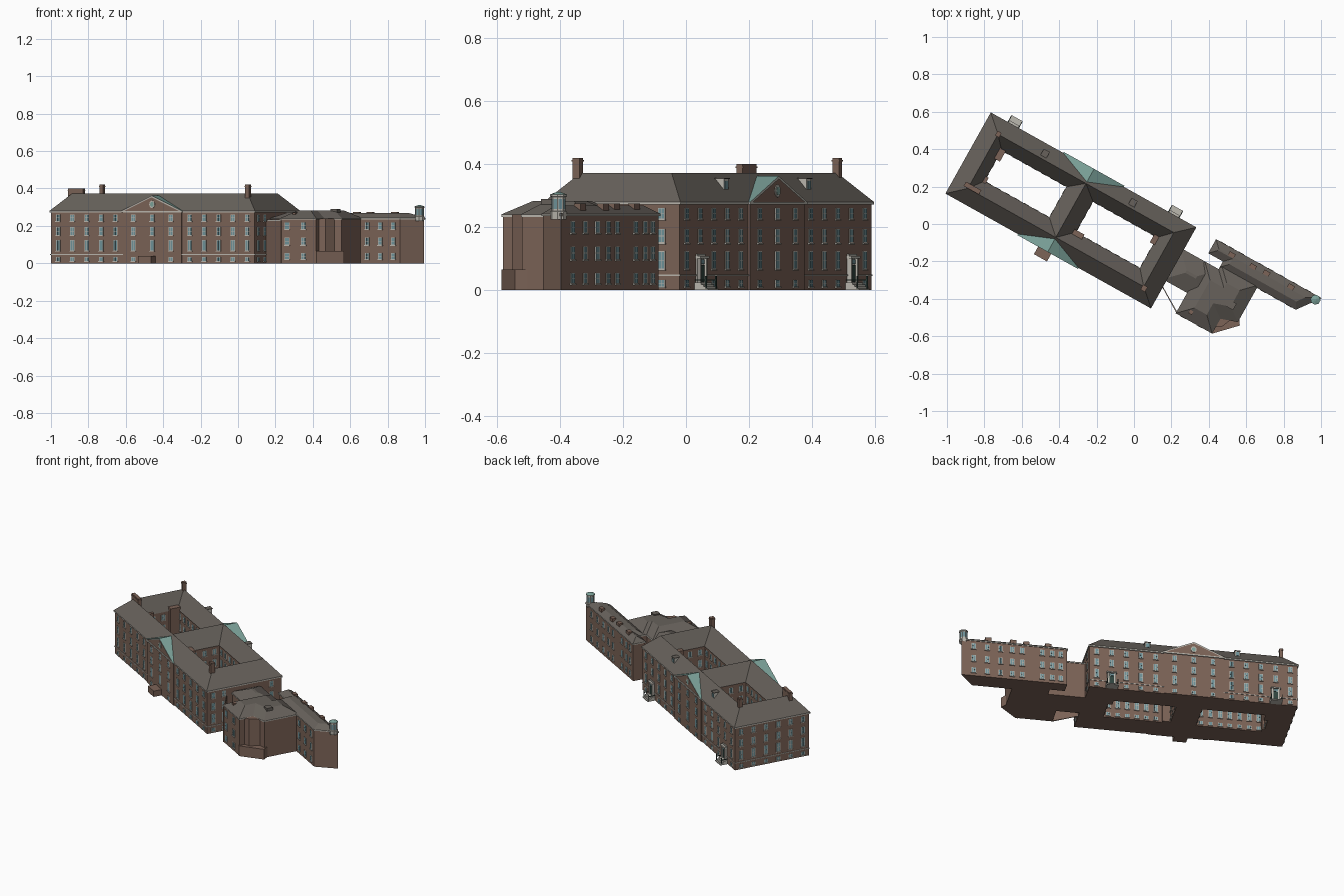
import bpy, bmesh, math
from mathutils import Matrix, Vector

if "Cube" in bpy.data.objects:
    bpy.data.objects.remove(bpy.data.objects["Cube"])

# Everything is modelled in the building's own axes (u along, v across), then turned
PLACE = Matrix.Translation((-1.0, 0.165, 0)) @ Matrix.Rotation(math.radians(-29.2), 4, 'Z')

def mat(name, c):
    m = bpy.data.materials.new(name)
    m.diffuse_color = (*c, 1)
    m.use_nodes = True
    m.node_tree.nodes["Principled BSDF"].inputs["Base Color"].default_value = m.diffuse_color
    return m

BRICK = mat("brick", (0.20, 0.125, 0.095))
ROOF = mat("slate", (0.135, 0.12, 0.105))
COPPER = mat("copper", (0.20, 0.36, 0.32))
STONE = mat("stone", (0.50, 0.48, 0.43))
GLASS = mat("glass", (0.16, 0.29, 0.32))
DARK = mat("door", (0.03, 0.06, 0.05))

class Part:
    """Collects faces into one object with several materials."""
    def __init__(self, name, *mats):
        self.bm, self.name, self.mats = bmesh.new(), name, mats

    def face(self, pts, mi=0):
        f = self.bm.faces.new([self.bm.verts.new(p) for p in pts])
        f.material_index = mi

    def loft(self, a, b, mi=0):
        n = len(a)
        for i in range(n):
            j = (i + 1) % n
            self.face([a[i], a[j], b[j], b[i]], mi)

    def prism(self, poly, z0, z1, mi=0):
        lo, hi = at(poly, z0), at(poly, z1)
        self.loft(lo, hi, mi)
        self.face(lo[::-1], mi)
        self.face(hi, mi)

    def box(self, u0, u1, v0, v1, z0, z1, mi=0):
        self.prism(rect(u0, u1, v0, v1), z0, z1, mi)

    def done(self):
        bmesh.ops.remove_doubles(self.bm, verts=self.bm.verts, dist=1e-5)
        me = bpy.data.meshes.new(self.name)
        self.bm.to_mesh(me)
        self.bm.free()
        for m in self.mats:
            me.materials.append(m)
        ob = bpy.data.objects.new(self.name, me)
        ob.matrix_world = PLACE
        bpy.context.collection.objects.link(ob)

def rect(u0, u1, v0, v1):
    return [(u0, v0), (u1, v0), (u1, v1), (u0, v1)]

def at(poly, z):
    return [(p[0], p[1], z) for p in poly]

def inset(poly, d):
    """Mitred inset of a counter-clockwise polygon."""
    out, n = [], len(poly)
    for i in range(n):
        p, c, q = (Vector(poly[k % n]) for k in (i - 1, i, i + 1))
        d1, d2 = (c - p).normalized(), (q - c).normalized()
        n1, n2 = Vector((-d1.y, d1.x)), Vector((-d2.y, d2.x))
        out.append(tuple(c + (n1 + n2) * d / (1 + n1.dot(n2))))
    return out

def windows(name, a, b, cols, rows, w=0.026):
    """Framed windows on wall a->b (outside on the right hand)."""
    a, b = Vector(a), Vector(b)
    d = (b - a).normalized()
    nrm = Vector((d.y, -d.x))
    p = Part(name, STONE, GLASS)
    def slab(s, hw, depth, z0, z1, mi):
        q = [a + d * (s - hw) + nrm * depth, a + d * (s + hw) + nrm * depth,
             a + d * (s + hw) - nrm * 0.002, a + d * (s - hw) - nrm * 0.002]
        p.prism(q, z0, z1, mi)
    for s in cols:
        for z, h in rows:
            slab(s, w / 2, 0.002, z - h / 2, z + h / 2, 0)
            for k in (-1, 1):
                slab(s + k * w * 0.21, w * 0.17, 0.003, z - h * 0.44, z - h * 0.02, 1)
                slab(s + k * w * 0.21, w * 0.17, 0.003, z + h * 0.02, z + h * 0.44, 1)
            slab(s, w * 0.6, 0.006, z - h / 2 - 0.004, z - h / 2, 0)
    p.done()

def even(n, length, start=0.0):
    return [start + length * (i + 0.5) / n for i in range(n)]

# ---- Main block: hipped ring around two courtyards ----
L, W, EAVE, RIDGE, MID = 1.247, 0.485, 0.28, 0.372, 0.6235
outer = rect(0, L, 0, W)
yards = [rect(0.14, 0.545, 0.15, 0.345), rect(0.70, 1.10, 0.15, 0.345)]
halves = [rect(0.085, MID, 0.077, 0.408), rect(MID, L - 0.085, 0.077, 0.408)]
p = Part("main_walls", BRICK)
p.loft(at(outer, 0), at(outer, EAVE))
split = [rect(0, MID, 0, W), rect(MID, L, 0, W)]
for yd, sp in zip(yards, split):
    p.loft(at(yd, EAVE), at(yd, 0))
    p.loft(at(yd, 0), at(sp, 0))
p.done()
p = Part("main_roof", ROOF)
p.loft(at(inset(outer, -0.006), EAVE), at(rect(0.085, L - 0.085, 0.077, 0.408), RIDGE))
for yd, h in zip(yards, halves):
    p.loft(at(h, RIDGE), at(inset(yd, 0.004), EAVE - 0.002))
p.done()
p = Part("main_cornice", STONE)
lip = inset(outer, -0.006)
for lo, hi in ((EAVE - 0.008, EAVE), (0.045, 0.049)):
    ring = inset(outer, -0.006 if lo > 0.1 else -0.003)
    p.loft(at(outer, lo), at(ring, lo))
    p.loft(at(ring, lo), at(ring, hi))
    p.loft(at(ring, hi), at(outer, hi))
p.done()

# Courtyard stair blocks
p = Part("courtyard_stairs", BRICK)
p.box(0.13, 0.165, 0.285, 0.35, 0, 0.30)
p.box(0.13, 0.155, 0.14, 0.18, 0, 0.29)
p.box(0.69, 0.75, 0.13, 0.165, 0, 0.30)
p.box(1.075, 1.11, 0.30, 0.35, 0, 0.29)
p.done()

# Central bays with pediments and copper roofs, front and back
for name, v, s in (("front", 0, -1), ("back", W, 1)):
    p = Part(name + "_pediment", BRICK, COPPER, STONE)
    f = v + s * 0.006
    p.box(0.445, 0.802, min(v, f), max(v, f), 0, EAVE)
    l, r, top = (0.438, f, EAVE), (0.809, f, EAVE), (MID, f, 0.36)
    back = (MID, v - s * 0.068, 0.362)
    p.face([l, r, top])
    e = s * 0.006
    for c in (l, r):
        ce, te = (c[0], f + e, EAVE), (MID, f + e, 0.362)
        p.face([ce, te, back, (c[0], v - s * 0.002, EAVE + 0.001)], 1)
        p.face([ce, te, (MID, f + e, 0.353), (c[0] + (MID - c[0]) * 0.1, f + e, EAVE)], 2)
    p.box(0.438, 0.809, min(f, f + e), max(f, f + e), EAVE - 0.008, EAVE, 2)
    # round window
    for rad, dep, mi in ((0.017, 0.003, 2), (0.011, 0.004, 1)):
        c = [(MID + rad * math.cos(k * math.pi / 6), 0.315 + rad * 1.2 * math.sin(k * math.pi / 6))
             for k in range(12)]
        p.loft([(x, f, z) for x, z in c], [(x, f + s * dep, z) for x, z in c], mi)
        p.face([(x, f + s * dep, z) for x, z in c], mi)
    p.done()

# Main windows
ROWS = [(0.022, 0.022), (0.095, 0.058), (0.172, 0.045), (0.243, 0.036)]
side = even(5, 0.44) + even(5, 0.44, L - 0.44)
bay = [MID - 0.115, MID, MID + 0.115]
windows("front_windows", (0, 0), (L, 0), side, ROWS)
windows("front_bay_windows", (0, -0.006), (L, -0.006), bay, ROWS)
windows("back_windows", (L, W), (0, W), [s for s in side if abs(s - 0.132) > .02 and abs(s - L + .132) > .02], ROWS)
windows("back_upper_windows", (L, W), (0, W), [0.132, L - 0.132], ROWS[2:])
windows("back_bay_windows", (L, W + 0.006), (0, W + 0.006), bay, ROWS)
windows("west_windows", (0, W), (0, 0), even(6, W), ROWS)
windows("east_windows", (L, 0), (L, W), [0.04, 0.11, 0.42], ROWS)
for n, (a, b, c, d) in enumerate(yards):
    for m, (s, t, k) in enumerate(((b, a, 7), (d, c, 7), (a, d, 3), (c, b, 3))):
        ln = (Vector(t) - Vector(s)).length
        windows(f"courtyard_{n}_windows_{m}", s, t, even(k, ln), ROWS)

# Front entrance block
p = Part("front_porch", BRICK)
p.box(0.565, 0.645, -0.058, 0, 0, 0.038)
p.done()

# Back doorways with columns, hood, steps and rails
for n, u in enumerate((0.132, L - 0.132)):
    p = Part(f"back_doorway_{n}", STONE, DARK, GLASS)
    v = W
    p.box(u - 0.026, u + 0.026, v, v + 0.006, 0.02, 0.115)
    p.box(u - 0.013, u + 0.013, v, v + 0.009, 0.026, 0.08, 1)
    p.box(u - 0.012, u + 0.012, v, v + 0.009, 0.083, 0.098, 2)
    for k in (-1, 1):
        c = u + k * 0.02
        p.box(c - 0.004, c + 0.004, v, v + 0.014, 0.024, 0.1)
        p.box(u + k * 0.032 - 0.0015, u + k * 0.032 + 0.0015, v, v + 0.042, 0.03, 0.034, 1)
        p.box(u + k * 0.032 - 0.002, u + k * 0.032 + 0.002, v + 0.038, v + 0.042, 0, 0.045, 1)
    p.box(u - 0.03, u + 0.03, v, v + 0.018, 0.1, 0.108)
    for k in range(4):
        p.box(u - 0.035, u + 0.035, v, v + 0.024 + 0.008 * k, 0, 0.024 - 0.006 * k)
    p.done()

# Chimneys on the main roof
p = Part("main_chimneys", BRICK)
for u, v, w, d, z in ((0.106, 0.09, 0.045, 0.022, 0.40), (0.086, 0.409, 0.010, 0.024, 0.42),
                      (1.168, 0.07, 0.012, 0.026, 0.42)):
    p.box(u - w, u + w, v - d / 2, v + d / 2, 0.31, z)
    p.box(u - w - 0.002, u + w + 0.002, v - d / 2 - 0.002, v + d / 2 + 0.002, z - 0.012, z - 0.007)
p.done()

# Roof dormers
p = Part("dormers", STONE, GLASS, ROOF)
for u in (0.355, 0.893):
    p.box(u - 0.015, u + 0.015, 0.41, 0.456, 0.315, 0.352)
    p.box(u - 0.010, u + 0.010, 0.42, 0.458, 0.321, 0.346, 1)
    p.box(u - 0.018, u + 0.018, 0.405, 0.460, 0.352, 0.356, 2)
p.done()

# ---- East annex: link, centre body and long north range ----
def hipped(name, poly, eave, d, ridge):
    q = Part(name + "_walls", BRICK, STONE)
    q.prism(poly, 0, eave)
    q.prism(inset(poly, -0.004), eave - 0.007, eave, 1)
    q.done()
    q = Part(name + "_roof", ROOF)
    lo, hi = at(inset(poly, -0.004), eave + 0.0005), at(inset(poly, d), ridge)
    q.loft(lo, hi)
    q.face(hi)
    q.done()

hipped("link", rect(1.235, 1.47, 0.165, 0.35), 0.235, 0.085, 0.275)
hipped("annex_body", [(1.385, 0.04), (1.60, 0.04), (1.60, 0.13), (1.69, 0.16), (1.69, 0.38),
                      (1.47, 0.38), (1.47, 0.35), (1.385, 0.35)], 0.24, 0.07, 0.283)
hipped("north_range", [(1.38, 0.405), (1.47, 0.405), (1.47, 0.37), (1.93, 0.37), (2.015, 0.483),
                       (1.38, 0.483)], 0.242, 0.035, 0.268)
p = Part("low_extension", BRICK, ROOF)
p.prism([(1.59, 0.037), (1.605, 0.037), (1.712, 0.146), (1.69, 0.18), (1.59, 0.14)], 0, 0.066)
p.done()
p = Part("annex_bays", BRICK, ROOF)
p.prism([(1.59, 0.07), (1.63, 0.09), (1.66, 0.16), (1.59, 0.16)], 0, 0.24)
p.done()

# Screen wall joining the main block to the annex
p = Part("screen_wall", BRICK, STONE)
wall = [(1.247, 0.125), (1.255, 0.125), (1.392, 0.042), (1.388, 0.036)]
p.prism(wall, 0, 0.225)
p.prism(inset(wall, -0.002), 0.225, 0.233, 1)
p.done()

# Annex windows
AR = [(0.038, 0.034), (0.118, 0.042), (0.20, 0.038)]
windows("range_north_windows", (2.015, 0.483), (1.38, 0.483),
        [2.015 - u for u in (1.42, 1.47, 1.53, 1.65, 1.71, 1.78, 1.86, 1.94)], AR)
windows("range_south_windows", (1.38, 0.37), (1.93, 0.37), [0.35, 0.43, 0.51], AR)
windows("annex_front_windows", (1.385, 0.04), (1.6, 0.04), [0.04, 0.14], AR, 0.03)

# Annex chimneys and roof vents
p = Part("annex_chimneys", BRICK, ROOF)
for u, v in ((1.49, 0.455), (1.62, 0.455), (1.70, 0.46), (1.85, 0.46)):
    p.box(u - 0.018, u + 0.018, v - 0.012, v + 0.012, 0.23, 0.275)
p.box(1.60, 1.64, 0.20, 0.24, 0.25, 0.29, 1)
p.box(1.44, 1.46, 0.07, 0.10, 0.23, 0.272)
p.done()

# Corner lantern turret with copper cap
p = Part("lantern_turret", STONE, GLASS, COPPER)
def ring(r, z, n=8):
    return [(1.998 + r * math.cos((k + .5) * math.tau / n), 0.464 + r * math.sin((k + .5) * math.tau / n), z)
            for k in range(n)]
prof = [(0.025, 0.225), (0.027, 0.25), (0.023, 0.252), (0.023, 0.295), (0.027, 0.298), (0.027, 0.304)]
for (r0, z0), (r1, z1) in zip(prof, prof[1:]):
    p.loft(ring(r0, z0), ring(r1, z1))
p.loft(ring(0.027, 0.304), ring(0.004, 0.312), 2)
p.face(ring(0.004, 0.312), 2)
a, b = ring(0.0236, 0.257), ring(0.0236, 0.290)
for i in range(8):
    q = [Vector(x) for x in (a[i], a[(i + 1) % 8], b[(i + 1) % 8], b[i])]
    m = sum(q, Vector()) / 4
    p.face([m + Vector(((x - m).x * 0.7, (x - m).y * 0.7, (x - m).z)) for x in q], 1)
p.done()
